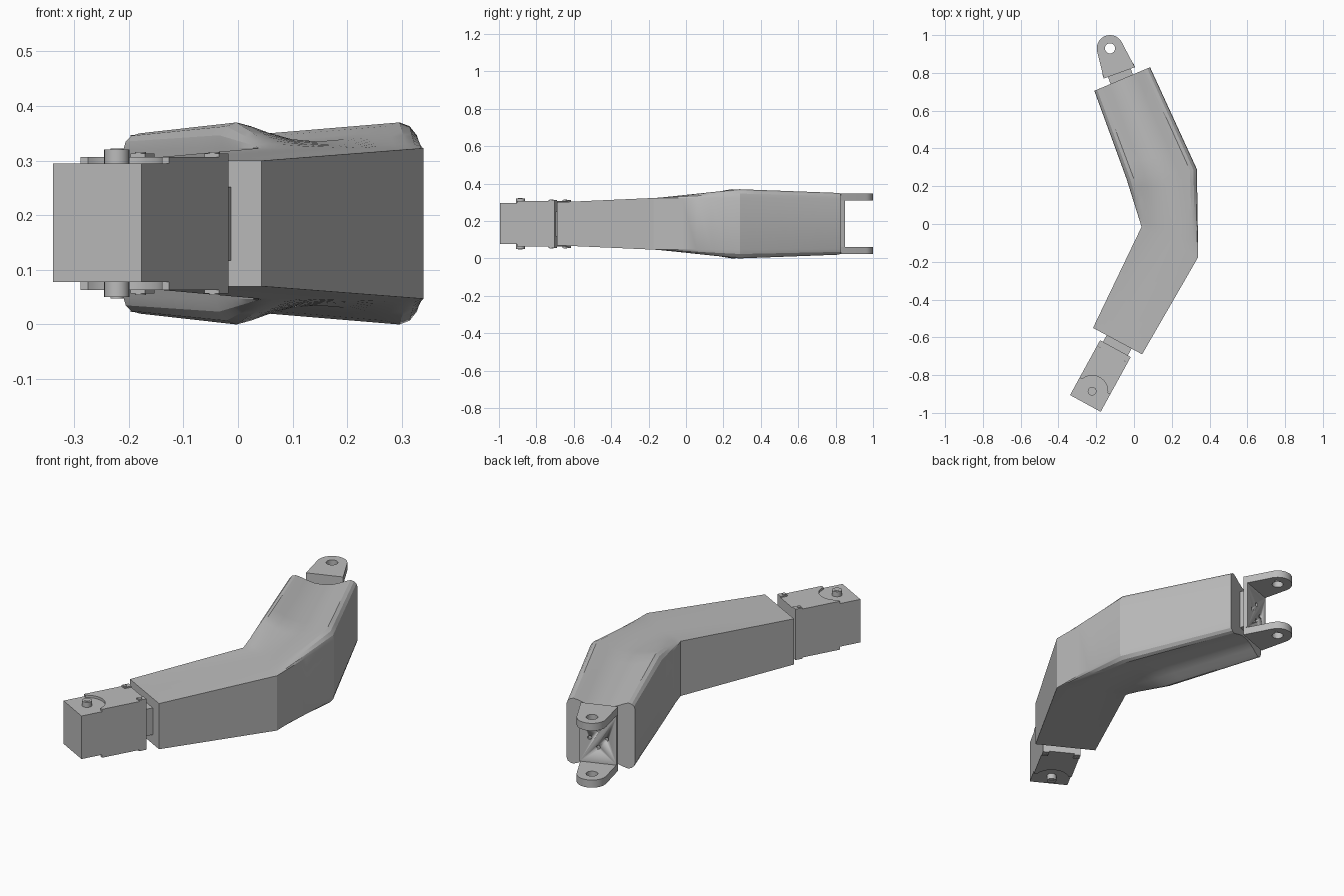
import bpy, bmesh, math
from mathutils import Vector

if "Cube" in bpy.data.objects:
    bpy.data.objects.remove(bpy.data.objects["Cube"])

MID = 0.185  # height of the horizontal symmetry plane
grey = bpy.data.materials.new("light_grey")
grey.diffuse_color = (0.5, 0.5, 0.5, 1)
grey.use_nodes = True
grey.node_tree.nodes["Principled BSDF"].inputs["Base Color"].default_value = grey.diffuse_color


def finish(name, bm, angle=22):
    bmesh.ops.recalc_face_normals(bm, faces=bm.faces)
    me = bpy.data.meshes.new(name)
    bm.to_mesh(me)
    bm.free()
    me.materials.append(grey)
    me.shade_smooth()
    me.set_sharp_from_angle(angle=math.radians(angle))
    ob = bpy.data.objects.new(name, me)
    bpy.context.collection.objects.link(ob)
    return ob


def prism(name, pts, z0, z1):
    bm = bmesh.new()
    f = bm.faces.new([bm.verts.new((x, y, z0)) for x, y in pts])
    r = bmesh.ops.extrude_face_region(bm, geom=[f])
    top = [v for v in r["geom"] if isinstance(v, bmesh.types.BMVert)]
    bmesh.ops.translate(bm, verts=top, vec=(0, 0, z1 - z0))
    return finish(name, bm)


def arc(c, r, a0, a1, n=20):
    return [(c[0] + r * math.cos(math.radians(a0 + (a1 - a0) * i / n)),
             c[1] + r * math.sin(math.radians(a0 + (a1 - a0) * i / n))) for i in range(n + 1)]


def circle(c, r, n=24):
    return arc(c, r, 0, 360, n)[:-1]


def rod(name, p, direction, r, depth):
    bm = bmesh.new()
    bmesh.ops.create_cone(bm, cap_ends=True, segments=16, radius1=r, radius2=r, depth=depth)
    ob = finish(name, bm)
    ob.rotation_euler = Vector(direction).to_track_quat('Z', 'Y').to_euler()
    ob.location = p
    return ob


def cut(ob, cutter):
    cutter.hide_render = True
    cutter.hide_viewport = True
    cutter.display_type = 'WIRE'
    m = ob.modifiers.new("hole", 'BOOLEAN')
    m.operation = 'DIFFERENCE'
    m.solver = 'EXACT'
    m.object = cutter


# --- bent shell: loft of sections (left, right, edge, ridge, middle half heights)
sections = [
    ((-0.217, -0.55), (0.043, -0.69), 0.115, 0.115, 0.115),
    ((0.04, -0.015), (0.34, -0.175), 0.138, 0.138, 0.138),
    ((-0.04, 0.24), (0.333, 0.29), 0.138, 0.185, 0.150),
    ((-0.21, 0.705), (0.085, 0.83), 0.135, 0.165, 0.130),
]
# position across the section, blend of edge -> ridge, blend of ridge -> middle
HALF = [(0, 0, 0), (0.015, 0.5, 0), (0.05, 0.85, 0), (0.10, 1, 0), (0.17, 1, 0.2),
        (0.26, 1, 0.55), (0.37, 1, 0.88), (0.5, 1, 1)]
PROFILE = HALF + [(1 - t, a, b) for t, a, b in HALF[-2::-1]]


def ring_at(bm, s0, s1, k):
    L = Vector(s0[0]).lerp(Vector(s1[0]), k)
    R = Vector(s0[1]).lerp(Vector(s1[1]), k)
    e, r, m = (s0[i] + (s1[i] - s0[i]) * k for i in (2, 3, 4))
    top, bottom = [], []
    for t, a, b in PROFILE:
        h = e + (r - e) * a + (m - r) * b
        p = L.lerp(R, t)
        top.append(bm.verts.new((p.x, p.y, MID + h)))
        bottom.append(bm.verts.new((p.x, p.y, MID - h)))
    return top + bottom[::-1]


bm = bmesh.new()
rings = [ring_at(bm, sections[0], sections[1], 0)]
for i, steps in enumerate((1, 6, 6)):
    for j in range(1, steps + 1):
        rings.append(ring_at(bm, sections[i], sections[i + 1], j / steps))
for A, B in zip(rings, rings[1:]):
    n = len(A)
    for i in range(n):
        bm.faces.new((A[i], A[(i + 1) % n], B[(i + 1) % n], B[i]))
bm.faces.new(rings[0])
bm.faces.new(rings[-1][::-1])
finish("bent_shell", bm)

# --- fork at the upper end
PIVOT = (-0.127, 0.93)
BL, BR = Vector((-0.16, 0.77)), Vector((0.005, 0.83))
side = (BR - BL).normalized()
out = Vector((-side.y, side.x))
outline = [tuple(BL), tuple(BR)] + arc(PIVOT, 0.07, 28, 193)
hole = prism("fork_hole_cutter", circle(PIVOT, 0.027), -0.1, 0.5)
for name, z0, z1 in (("upper_fork_arm", 0.309, 0.347), ("lower_fork_arm", 0.023, 0.061)):
    cut(prism(name, outline, z0, z1), hole)

plate = prism("fork_base_plate", [tuple(p) for p in (BL, BR, BR + out * 0.022, BL + out * 0.022)],
              0.061, 0.309)
face = (BL + BR) / 2 + out * 0.022
for a, dz in ((0.04, 0), (-0.04, 0), (0, 0.045), (0, -0.045)):
    p = face + side * a
    cut(plate, rod("screw_hole_cutter", (p.x, p.y, MID + dz), (out.x, out.y, 0), 0.01, 0.024))

c = (BL + BR) / 2
prism("fork_spacer", [tuple(c + side * s * 0.064 + out * o)
                      for s, o in ((-1, -0.06), (1, -0.06), (1, 0), (-1, 0))], MID - 0.1, MID + 0.1)

# --- joint motor at the lower end, in its own frame (along, across)
D = Vector((0.159, 0.29)).normalized()
P = Vector((D.y, -D.x))
START = Vector((-0.2575, -0.95))


def sv(a, b):
    return tuple(START + D * a + P * b)


def box(name, a0, a1, b0, b1, z0, z1):
    return prism(name, [sv(a0, b0), sv(a1, b0), sv(a1, b1), sv(a0, b1)], z0, z1)


box("motor_body", 0, 0.331, -0.0925, 0.0925, 0.078, 0.295)
box("motor_connector", 0.33, 0.40, -0.075, 0.075, 0.117, 0.252)

AX = 0.074
bracket = [sv(0.331, -0.0925), sv(0.105, -0.0925)]
bracket += [sv(AX + y, x) for x, y in arc((0, 0), 0.083, 158, 22)]
bracket += [sv(0.105, 0.0925), sv(0.331, 0.0925)]


def both(name, pts, h0, h1):
    # matching parts on the top and the underside
    prism("upper_" + name, pts, MID + h0, MID + h1)
    prism("lower_" + name, pts, MID - h1, MID - h0)


def rect(a0, a1, b0, b1):
    return [sv(a0, b0), sv(a1, b0), sv(a1, b1), sv(a0, b1)]


both("bracket", bracket, 0.105, 0.122)
both("shaft_collar", circle(sv(AX, 0), 0.023), 0.10, 0.135)
both("shaft_pin", circle(sv(AX, 0), 0.012), 0.13, 0.137)
for s in (-1, 1):
    both("corner_tab", rect(0.295, 0.331, s * 0.0925, s * 0.062), 0.12, 0.128)
    both("corner_bolt", circle(sv(0.305, s * 0.077), 0.010, 16), 0.12, 0.131)
